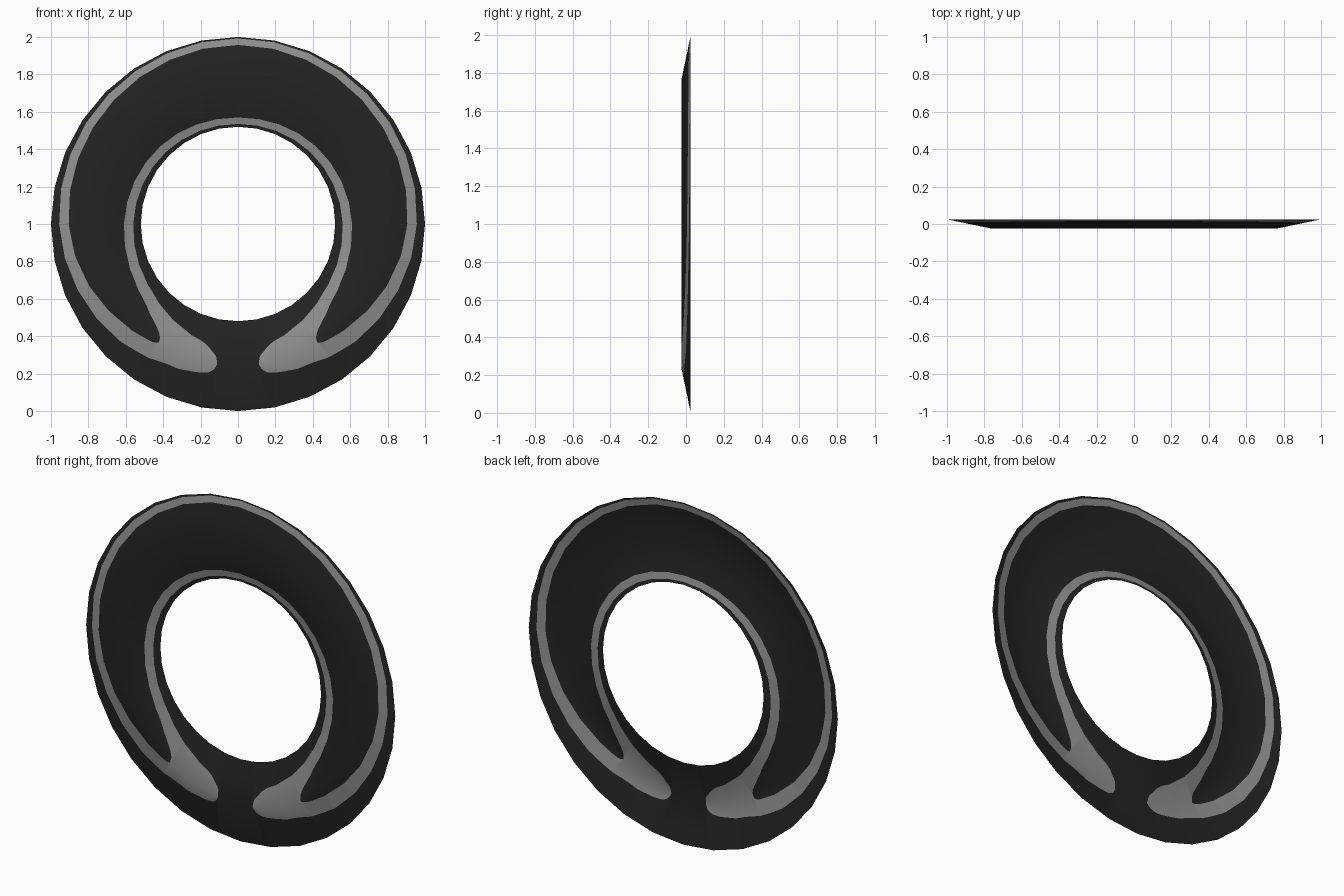
import bpy
import bmesh
import math

cube = bpy.data.objects.get("Cube")
if cube:
    bpy.data.objects.remove(cube, do_unlink=True)

SIDES = 32            # flat sides of the ring
SPLIT = 16            # columns per side, for smooth band outlines
INNER, RIDGE, OUTER = 0.52, 0.76, 1.0
DEPTH = 0.025
BAND_TIP, WEDGE_TIP = 8.4375, 33.75   # degrees from the bottom

# Band outlines: (degrees from the bottom, radius)
band_in = [(BAND_TIP, RIDGE), (9.1, .727), (10.5, .705), (15, .667), (24, .641),
           (36, .616), (53, .585), (74, .568), (90, .56), (135, .545), (180, .535)]
wedge_in = [(WEDGE_TIP, RIDGE), (34.5, .737), (37.6, .709), (49, .656),
            (67, .626), (90, .61), (135, .588), (180, .57)]
wedge_out = [(WEDGE_TIP, RIDGE), (34.5, .772), (37, .785), (46, .806),
             (56, .832), (70, .868), (90, .905), (135, .938), (180, .957)]
band_out = [(BAND_TIP, RIDGE), (9.1, .785), (10.7, .805), (14, .822), (20, .834),
            (28, .846), (41, .88), (60, .915), (90, .956), (135, .98), (180, .992)]


def material(name, value):
    m = bpy.data.materials.new(name)
    m.use_nodes = True
    colour = (value, value, value, 1)
    m.diffuse_color = colour
    bsdf = m.node_tree.nodes["Principled BSDF"]
    bsdf.inputs["Base Color"].default_value = colour
    bsdf.inputs["Roughness"].default_value = 0.8
    return m


def outline(points, angle):
    """Radius of an outline at an angle; it rests on the ridge before its tip."""
    if angle <= points[0][0] + 1e-6:
        return RIDGE
    last = len(points) - 1

    def slope(i):
        p, q = points[max(i - 1, 0)], points[min(i + 1, last)]
        return 0 if i == last else (q[1] - p[1]) / (q[0] - p[0])

    for i in range(last):
        (a0, r0), (a1, r1) = points[i], points[i + 1]
        if angle <= a1 + 1e-6:
            h = a1 - a0
            t = (angle - a0) / h
            if i == 0:
                return r0 + (r1 - r0) * t
            s = t * t * (3 - 2 * t)
            return (r0 + (r1 - r0) * s + h * t * (1 - t) ** 2 * slope(i)
                    - h * t * t * (1 - t) * slope(i + 1))
    return points[-1][1]


def column(bm, index):
    """Row of vertices from hole to rim, sharing a vertex where outlines meet."""
    step = 2 * math.pi / SIDES
    turn = index * step / SPLIT
    angle = abs((math.degrees(turn) + 180) % 360 - 180)
    flat = math.cos(step / 2) / math.cos(turn % step - step / 2)
    radii = [INNER, outline(band_in, angle), outline(wedge_in, angle), RIDGE,
             outline(wedge_out, angle), outline(band_out, angle), OUTER]
    verts = []
    for i, r in enumerate(radii):
        if i and abs(r - radii[i - 1]) < 1e-5:
            verts.append(verts[-1])
            continue
        y = DEPTH * (2 * abs(r - RIDGE) / (OUTER - RIDGE) - 1)
        verts.append(bm.verts.new((r * flat * math.sin(turn), y,
                                   1 - r * flat * math.cos(turn))))
    return verts


# Ring shell: shallow ridge toward the front, open at the back
bm = bmesh.new()
total = SIDES * SPLIT
columns = [column(bm, i) for i in range(total)]
for i, here in enumerate(columns):
    there = columns[(i + 1) % total]
    for level in range(len(here) - 1):
        corners = [here[level], there[level], there[level + 1], here[level + 1]]
        corners = list(dict.fromkeys(corners))
        if len(corners) < 3:
            continue
        face = bm.faces.new(corners)
        face.normal_update()
        if face.normal.y > 0:
            face.normal_flip()
        face.smooth = True
        # The strips beside each outline pair form the light band
        face.material_index = 1 if level in (1, 4) else 0

mesh = bpy.data.meshes.new("ring")
bm.to_mesh(mesh)
bm.free()
mesh.materials.append(material("dark_body", 0.017))
mesh.materials.append(material("grey_band", 0.28))
ring = bpy.data.objects.new("ring", mesh)
bpy.context.collection.objects.link(ring)
